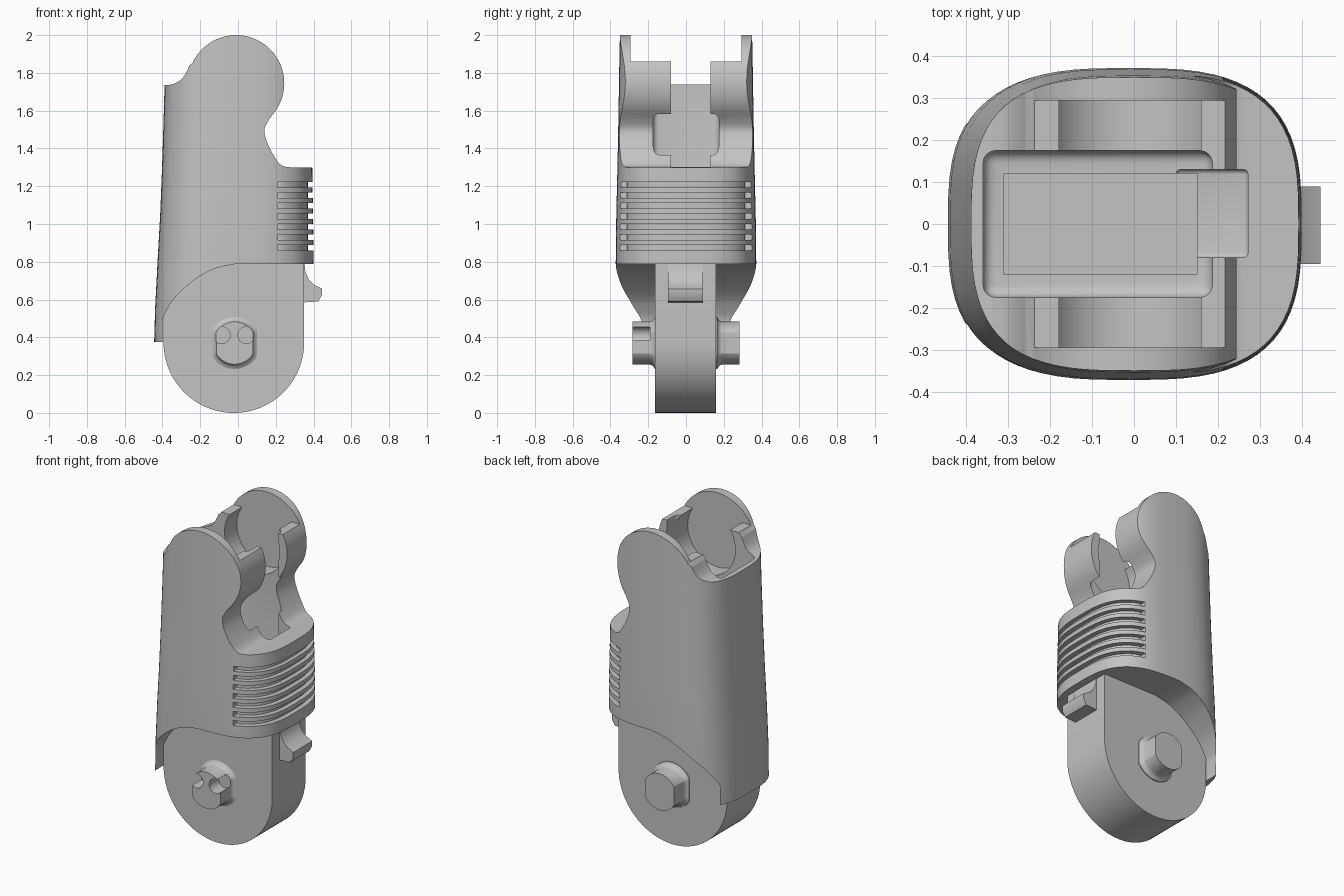
import bpy, bmesh, math

if "Cube" in bpy.data.objects:
    bpy.data.objects.remove(bpy.data.objects["Cube"])

grey = bpy.data.materials.new("plain grey")
grey.diffuse_color = (0.55, 0.55, 0.55, 1)
grey.use_nodes = True
grey.node_tree.nodes["Principled BSDF"].inputs["Base Color"].default_value = grey.diffuse_color


def loft(name, rings):
    """Closed solid through rings with equal point counts."""
    bm = bmesh.new()
    vs = [[bm.verts.new(p) for p in r] for r in rings]
    n = len(vs[0])
    for a, b in zip(vs, vs[1:]):
        for i in range(n):
            j = (i + 1) % n
            bm.faces.new((a[i], a[j], b[j], b[i]))
    bm.faces.new(vs[0][::-1])
    bm.faces.new(vs[-1])
    bmesh.ops.recalc_face_normals(bm, faces=bm.faces)
    return finish(name, bm)


def finish(name, bm):
    me = bpy.data.meshes.new(name)
    bm.to_mesh(me)
    bm.free()
    me.materials.append(grey)
    ob = bpy.data.objects.new(name, me)
    bpy.context.collection.objects.link(ob)
    return ob


def prism_y(name, pts, lo, hi):
    return loft(name, [[(x, y, z) for x, z in pts] for y in (lo, hi)])


def prism_z(name, pts, lo, hi):
    return loft(name, [[(x, y, z) for x, y in pts] for z in (lo, hi)])


def box(name, x0, x1, y0, y1, z0, z1, r=0):
    bm = bmesh.new()
    bmesh.ops.create_cube(bm, size=1)
    for v in bm.verts:
        v.co = ((x0 + x1) / 2 + v.co.x * (x1 - x0),
                (y0 + y1) / 2 + v.co.y * (y1 - y0),
                (z0 + z1) / 2 + v.co.z * (z1 - z0))
    if r:
        bmesh.ops.bevel(bm, geom=bm.edges[:], offset=r, segments=4,
                        profile=0.5, affect='EDGES')
    return finish(name, bm)


def arc(cx, cz, r, a0, a1, n):
    angles = [math.radians(a0 + (a1 - a0) * i / n) for i in range(n + 1)]
    return [(cx + r * math.cos(a), cz + r * math.sin(a)) for a in angles]


def spline(p, n=5):
    """Smooth curve through the points."""
    q = [p[0]] + p + [p[-1]]
    out = []
    for a, b, c, d in zip(q, q[1:], q[2:], q[3:]):
        for i in range(n):
            t = i / n
            out.append(tuple(0.5 * (2 * b[k] + (c[k] - a[k]) * t
                       + (2 * a[k] - 5 * b[k] + 4 * c[k] - d[k]) * t * t
                       + (3 * b[k] - a[k] - 3 * c[k] + d[k]) * t ** 3) for k in (0, 1)))
    return out + [p[-1]]


def boolean(ob, cutter, op='DIFFERENCE'):
    m = ob.modifiers.new("cut", 'BOOLEAN')
    m.operation, m.solver, m.object = op, 'EXACT', cutter
    bpy.context.view_layer.objects.active = ob
    bpy.ops.object.modifier_apply(modifier=m.name)
    bpy.data.objects.remove(cutter)


def section(xl, xr, b, scale=1, n=72):
    """Rounded, nearly square cross-section."""
    cx, a = (xl + xr) / 2, (xr - xl) / 2 * scale
    pts = []
    for i in range(n):
        t = 2 * math.pi * i / n
        c, s = math.cos(t), math.sin(t)
        pts.append((cx + a * math.copysign(abs(c) ** (2 / 3), c),
                    b * scale * math.copysign(abs(s) ** (2 / 3), s)))
    return pts


# Shell: tapered sleeve trimmed to its side profile
levels = [(0.3, -0.446, 0.40, 0.365), (0.55, -0.439, 0.40, 0.37), (0.8, -0.426, 0.40, 0.372),
          (1.05, -0.412, 0.398, 0.369), (1.3, -0.402, 0.393, 0.363), (1.55, -0.394, 0.39, 0.358),
          (1.8, -0.387, 0.385, 0.354), (2.1, -0.38, 0.38, 0.348)]
shell = loft("shell", [[(x, y, z) for x, y in section(xl, xr, b)] for z, xl, xr, b in levels])
EAR = (-0.01, 1.745)
outline = [(-0.6, 1.73), (-0.37, 1.735)]
outline += spline([(-0.34, 1.742), (-0.30, 1.765), (-0.275, 1.80), (-0.257, 1.84)], 4)
outline += arc(*EAR, 0.255, 155, -35, 44)
outline += spline([(0.165, 1.555), (0.14, 1.50), (0.155, 1.43), (0.20, 1.345),
                   (0.235, 1.308), (0.28, 1.30)])
outline += [(0.6, 1.30), (0.6, 0.787)]
outline += spline([(-0.02, 0.787), (-0.12, 0.765), (-0.20, 0.725), (-0.257, 0.683),
                   (-0.336, 0.608), (-0.385, 0.53), (-0.40, 0.49)])
outline += [(-0.40, 0.375), (-0.6, 0.375)]
boolean(shell, prism_y("outline_cutter", outline, -0.6, 0.6), 'INTERSECT')

# Slot between the ears, with stepped floor and front notch
boolean(shell, box("slot_cutter", -0.36, 0.187, -0.175, 0.175, 1.05, 2.3, 0.03))
boolean(shell, box("notch_cutter", 0.1, 0.272, -0.08, 0.13, 1.0, 2.2, 0.012))
boolean(shell, box("well_cutter", -0.31, 0.15, -0.12, 0.12, 0.84, 1.6))

# Round snap sockets in the ears, open at the top
boolean(shell, prism_y("socket_cutter", arc(*EAR, 0.205, 0, 354, 59), -0.295, 0.295))
boolean(shell, box("socket_mouth_cutter", -0.32, 0.32, -0.295, 0.295, 1.86, 2.2))

# Grip grooves wrapping the front edge
inner = [p for p in section(-0.412, 0.398, 0.369, 0.93) if p[0] > 0.21]
inner.sort(key=lambda p: p[1])
groove = [(0.21, -0.5), (0.21, inner[0][1])] + inner + [(0.21, inner[-1][1]), (0.21, 0.5),
                                                      (0.6, 0.5), (0.6, -0.5)]
for i in range(7):
    z = 1.208 - 0.0555 * i
    boolean(shell, prism_z("groove_cutter", groove, z - 0.015, z + 0.015))

# Foot: flat plate with a half-round end
foot = prism_y("foot", [(0.35, 0.81), (-0.394, 0.81)] + arc(-0.022, 0.372, 0.372, 180, 360, 48),
               -0.165, 0.16)

# Pivot pins: round with flattened sides and a flared root
def pin(name, side):
    rings = []
    for y, s in ((0.15, 1.25), (0.165, 1.22), (0.172, 1.1), (0.182, 1.03), (0.195, 1), (0.283, 1)):
        ring = arc(0, 0, 0.113, 0, 352.5, 47)
        rings.append([(-0.018 + s * max(-0.097, min(0.097, x)), side * y, 0.37 + s * z)
                      for x, z in ring])
    return loft(name, rings)


front_pin = pin("front_pin", -1)
back_pin = pin("back_pin", 1)
for x in (-0.087, 0.045):
    boolean(front_pin, prism_y("pin_notch_cutter", arc(x, 0.412, 0.045, 0, 345, 23), -0.4, -0.19))

# Release tab under the grip
tab = prism_y("release_tab", [(0.30, 0.80), (0.352, 0.80), (0.356, 0.75), (0.372, 0.71),
                              (0.40, 0.68), (0.445, 0.657), (0.445, 0.625), (0.425, 0.59),
                              (0.35, 0.585), (0.30, 0.585)], -0.095, 0.09)

# Smooth curved surfaces, keep hard edges
for ob in (shell, foot, front_pin, back_pin, tab):
    bpy.ops.object.select_all(action='DESELECT')
    ob.select_set(True)
    bpy.context.view_layer.objects.active = ob
    bpy.ops.object.shade_smooth_by_angle(angle=math.radians(30))
